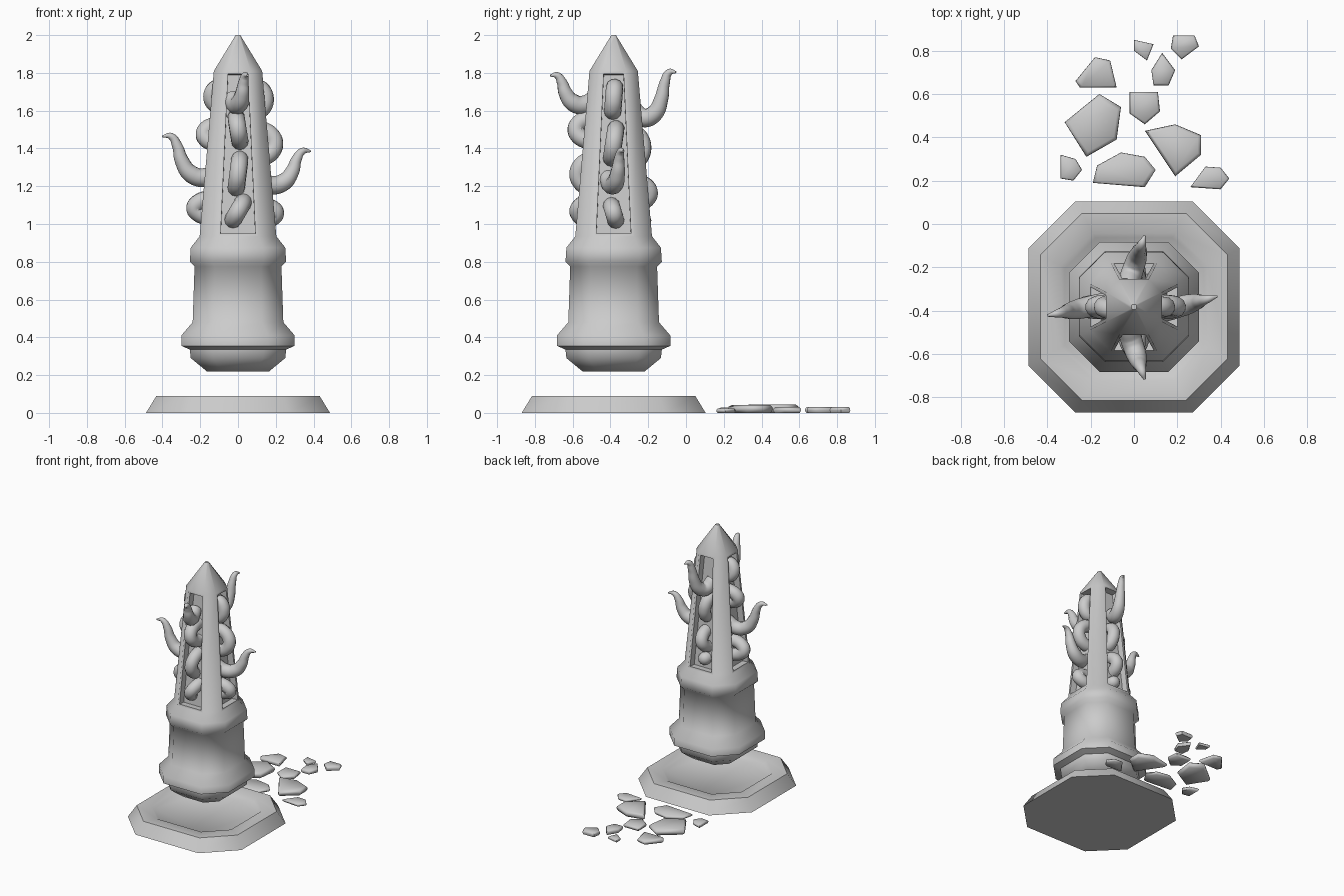
import bpy, bmesh
from math import sin, cos, pi, radians
from mathutils import Vector

if "Cube" in bpy.data.objects:
    bpy.data.objects.remove(bpy.data.objects["Cube"])

CY = -0.383  # tower axis in y


def octagon(h, ratio):
    c = h * ratio
    return [(h, -c), (h, c), (c, h), (-c, h), (-h, c), (-h, -c), (-c, -h), (c, -h)]


def finish(bm, name, angle=50):
    bmesh.ops.recalc_face_normals(bm, faces=bm.faces)
    me = bpy.data.meshes.new(name)
    bm.to_mesh(me)
    bm.free()
    ob = bpy.data.objects.new(name, me)
    bpy.context.collection.objects.link(ob)
    bpy.ops.object.select_all(action='DESELECT')
    ob.select_set(True)
    bpy.context.view_layer.objects.active = ob
    bpy.ops.object.shade_smooth_by_angle(angle=radians(angle))
    return ob


def loft(bm, rings):
    loops = [[bm.verts.new(p) for p in ring] for ring in rings]
    n = len(loops[0])
    bands = []
    for a, b in zip(loops, loops[1:]):
        bands.append([bm.faces.new((a[i], a[(i + 1) % n], b[(i + 1) % n], b[i]))
                      for i in range(n)])
    bm.faces.new(loops[0][::-1])
    bm.faces.new(loops[-1])
    return bands


def octagon_rings(profile, ratio):
    return [[(x, y + CY, z) for x, y in octagon(h, ratio)] for h, z in profile]


# Floor plinth with a shallow sunken top
bm = bmesh.new()
loft(bm, octagon_rings([(0.487, 0), (0.432, 0.09), (0.34, 0.088), (0.32, 0.07)], 0.555))
finish(bm, "plinth")

# Floating obelisk: pedestal, collar, tapered shaft and pointed cap
profile = [(0.165, 0.22), (0.25, 0.29), (0.255, 0.335), (0.30, 0.355), (0.30, 0.41),
           (0.24, 0.48), (0.23, 0.775), (0.255, 0.80), (0.25, 0.875), (0.203, 0.935),
           (0.128, 1.81), (0.012, 2.0)]
bm = bmesh.new()
bands = loft(bm, octagon_rings(profile, 0.53))
bmesh.ops.recalc_face_normals(bm, faces=bm.faces)
# Recessed panels on the four main shaft faces
bmesh.ops.inset_individual(bm, faces=bands[9][::2], thickness=0.022)
bmesh.ops.inset_individual(bm, faces=bands[9][::2], thickness=0.001, depth=-0.05)
finish(bm, "obelisk")


def tube(name, angle, pts):
    """Tapered tube through local (outward, sideways, height, radius) points."""
    cu = bpy.data.curves.new(name, 'CURVE')
    cu.dimensions = '3D'
    cu.bevel_depth = 1.0
    cu.bevel_resolution = 4
    cu.resolution_u = 6
    cu.use_fill_caps = True
    sp = cu.splines.new('BEZIER')
    sp.bezier_points.add(len(pts) - 1)
    for bp, (r, t, z, rad) in zip(sp.bezier_points, pts):
        bp.co = (r * cos(angle) - t * sin(angle), r * sin(angle) + t * cos(angle) + CY, z)
        bp.radius = rad
        bp.handle_left_type = bp.handle_right_type = 'AUTO'
    ob = bpy.data.objects.new(name, cu)
    bpy.context.collection.objects.link(ob)
    bpy.ops.object.select_all(action='DESELECT')
    ob.select_set(True)
    bpy.context.view_layer.objects.active = ob
    bpy.ops.object.convert(target='MESH')
    bpy.ops.object.shade_smooth()


def coil(name, angle, z0, z1, reach, lean):
    w = 0.046
    rc, zc, hz = 0.09, (z0 + z1) / 2, (z1 - z0) / 2 - w
    pts = []
    for i in range(7):
        a = -pi / 2 + pi * i / 6
        pts.append((rc + (reach - rc - w) * cos(a), lean * sin(a), zc + hz * sin(a), w))
    tube(name, angle, pts)


# Curling tip shape: outward fraction, height fraction, radius
TIP = [(0.0, 0.36, 0.048), (0.25, 0.2, 0.05), (0.5, 0.27, 0.047), (0.66, 0.52, 0.038),
       (0.74, 0.8, 0.028), (0.85, 0.98, 0.019), (1.0, 0.98, 0.005)]


def tentacle(name, angle, z0, z1, reach, side):
    tube(name, angle, [(0.10 + (reach - 0.10) * f, side * (1.6 * f - 0.6), z0 + (z1 - z0) * g, rad)
                       for f, g, rad in TIP])


# Each side: angle, coils (bottom, top, reach, lean), tip (bottom, top, reach, sideways)
SIDES = {
    "right": (0, [(0.97, 1.145, 0.245, -0.012), (1.30, 1.55, 0.24, 0.012), (1.55, 1.77, 0.19, 0.005)],
              (1.16, 1.39, 0.385, 0.05)),
    "back": (pi / 2, [(0.965, 1.07, 0.20, 0.01), (1.06, 1.27, 0.235, -0.012), (1.28, 1.53, 0.20, 0.012)],
             (1.50, 1.81, 0.33, -0.05)),
    "left": (pi, [(0.985, 1.185, 0.275, 0.012), (1.38, 1.57, 0.225, -0.012), (1.58, 1.77, 0.185, 0.01)],
             (1.19, 1.47, 0.40, 0.04)),
    "front": (-pi / 2, [(0.97, 1.165, 0.235, 0.03), (1.14, 1.39, 0.235, 0.01), (1.39, 1.61, 0.245, -0.01)],
              (1.59, 1.79, 0.335, 0.05)),
}
for side, (ang, coils, tip) in SIDES.items():
    for i, c in enumerate(coils):
        coil(f"{side}_coil_{i + 1}", ang, *c)
    tentacle(f"{side}_tentacle_tip", ang, *tip)

# Broken flagstones behind the plinth: thickness and outline
STONES = [
    (0.045, [(-.16, .60), (-.32, .47), (-.22, .31), (-.08, .39), (-.06, .54)]),
    (0.042, [(.05, .43), (.19, .22), (.31, .32), (.31, .41), (.19, .46)]),
    (0.028, [(-.19, .19), (.05, .17), (.10, .25), (.05, .31), (-.06, .33), (-.17, .27)]),
    (0.022, [(-.34, .32), (-.34, .21), (-.28, .20), (-.24, .25), (-.27, .30)]),
    (0.022, [(.26, .17), (.40, .16), (.44, .21), (.40, .26), (.33, .265)]),
    (0.03, [(-.27, .66), (-.25, .63), (-.08, .63), (-.11, .755), (-.18, .77)]),
    (0.03, [(-.02, .61), (-.02, .51), (.05, .46), (.12, .52), (.11, .61)]),
    (0.03, [(.13, .79), (.08, .71), (.09, .64), (.16, .64), (.19, .71)]),
    (0.02, [(0, .85), (0, .80), (.06, .755), (.09, .83)]),
    (0.03, [(.18, .87), (.17, .81), (.22, .76), (.30, .82), (.28, .87)]),
]
for i, (h, outline) in enumerate(STONES):
    pts = [Vector(p) for p in outline]
    mid = sum(pts, Vector((0, 0))) / len(pts)
    bm = bmesh.new()
    loft(bm, [[(*(mid + (p - mid) * s), z) for p in pts]
              for s, z in ((0.88, 0), (1.0, h * 0.45), (0.97, h * 0.75), (0.85, h))])
    finish(bm, f"flagstone_{i + 1}", 60)
